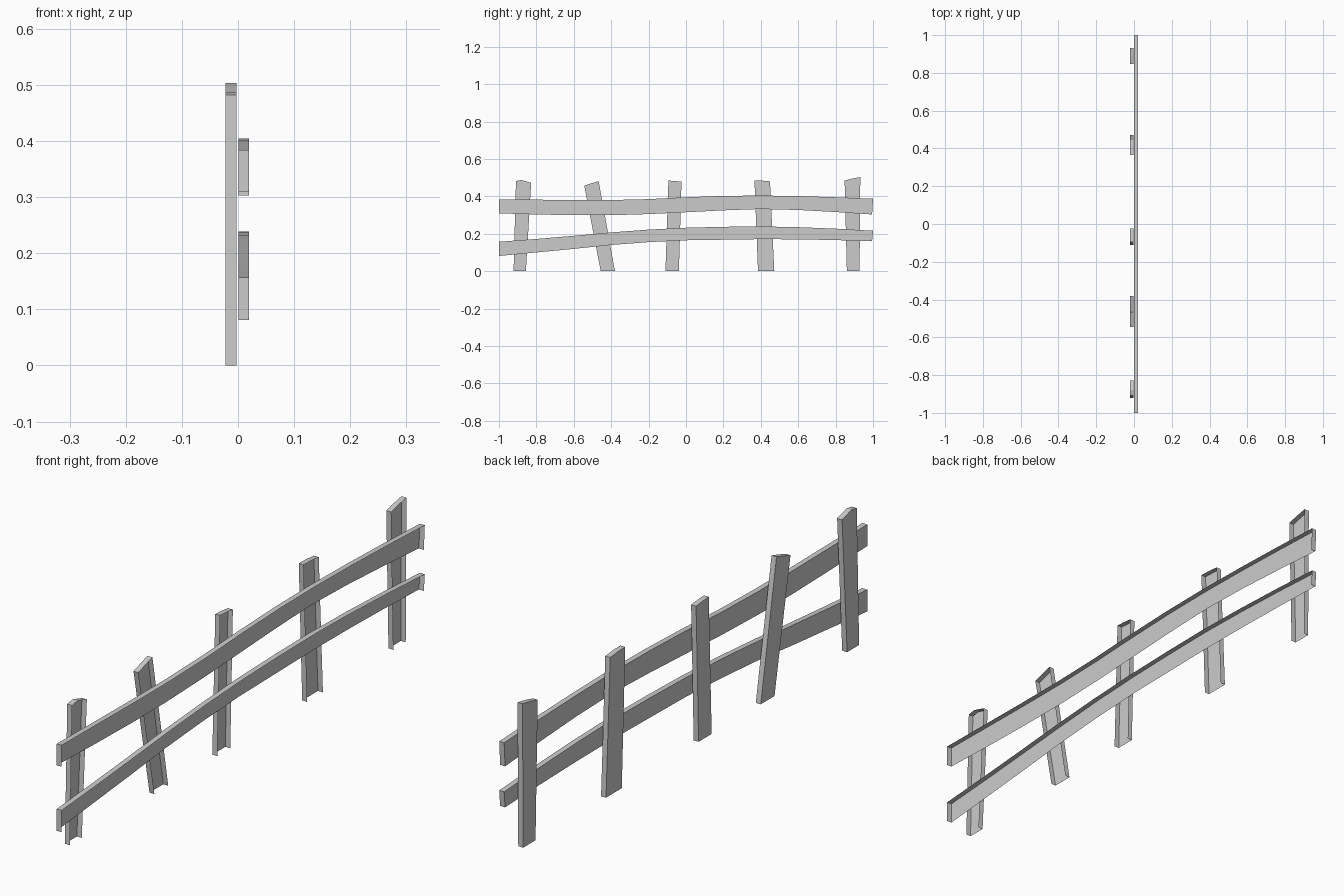
import bpy
import bmesh

if "Cube" in bpy.data.objects:
    bpy.data.objects.remove(bpy.data.objects["Cube"])


def board(name, left, right, x_front, x_back, ring):
    """Backless, bottomless board: front face plus the rim along `ring`.
    left/right are matching (y, z) edges of the front face."""
    bm = bmesh.new()
    a = [bm.verts.new((x_front, y, z)) for y, z in left]
    b = [bm.verts.new((x_front, y, z)) for y, z in right]
    for i in range(len(a) - 1):
        bm.faces.new((a[i], a[i + 1], b[i + 1], b[i]))
    # Rim runs back from the front face
    front = ring(a, b)
    back = [bm.verts.new((x_back, v.co.y, v.co.z)) for v in front]
    for i in range(len(front) - 1):
        bm.faces.new((front[i], front[i + 1], back[i + 1], back[i]))
    bmesh.ops.recalc_face_normals(bm, faces=bm.faces[:])
    # Front face must look towards -x
    if min(bm.faces, key=lambda f: f.calc_center_median().x).normal.x > 0:
        bmesh.ops.reverse_faces(bm, faces=bm.faces[:])
    mesh = bpy.data.meshes.new(name)
    bm.to_mesh(mesh)
    bm.free()
    obj = bpy.data.objects.new(name, mesh)
    bpy.context.collection.objects.link(obj)


# Posts: bottom left/right y, then the top outline from left to right
posts = [
    (-0.922, -0.856, [(-0.909, 0.482), (-0.880, 0.487), (-0.828, 0.472)]),
    (-0.456, -0.380, [(-0.544, 0.457), (-0.507, 0.469), (-0.467, 0.481)]),
    (-0.110, -0.038, [(-0.094, 0.484), (-0.060, 0.482), (-0.024, 0.478)]),
    (0.385, 0.472, [(0.366, 0.485), (0.407, 0.484), (0.449, 0.480)]),
    (0.860, 0.928, [(0.848, 0.485), (0.889, 0.495), (0.932, 0.503)]),
]
for i, (y0, y1, top) in enumerate(posts):
    feet = [(y0 + (y1 - y0) * k / 2, 0.0) for k in range(3)]
    board(f"post_{i + 1}", feet, top, -0.022, -0.003,
          lambda a, b: [a[0]] + b + [a[-1]])

# Rails: heights of lower and upper edge along the fence
ys = [-1.0, -0.8, -0.6, -0.4, -0.2, 0.0, 0.2, 0.4, 0.6, 0.8, 1.0]
rails = {
    "upper_rail": (
        [0.309, 0.303, 0.299, 0.299, 0.305, 0.315, 0.325, 0.332, 0.327, 0.316, 0.303],
        [0.384, 0.382, 0.380, 0.380, 0.385, 0.395, 0.402, 0.404, 0.401, 0.395, 0.387]),
    "lower_rail": (
        [0.081, 0.100, 0.119, 0.140, 0.155, 0.165, 0.168, 0.171, 0.170, 0.166, 0.160],
        [0.157, 0.172, 0.189, 0.207, 0.222, 0.232, 0.237, 0.239, 0.235, 0.227, 0.216]),
}
for name, (low, high) in rails.items():
    board(name, list(zip(ys[:-1] + [0.995], low)), list(zip(ys, high)), 0.001, 0.020,
          lambda a, b: [a[0]] + b + [a[-1]])
